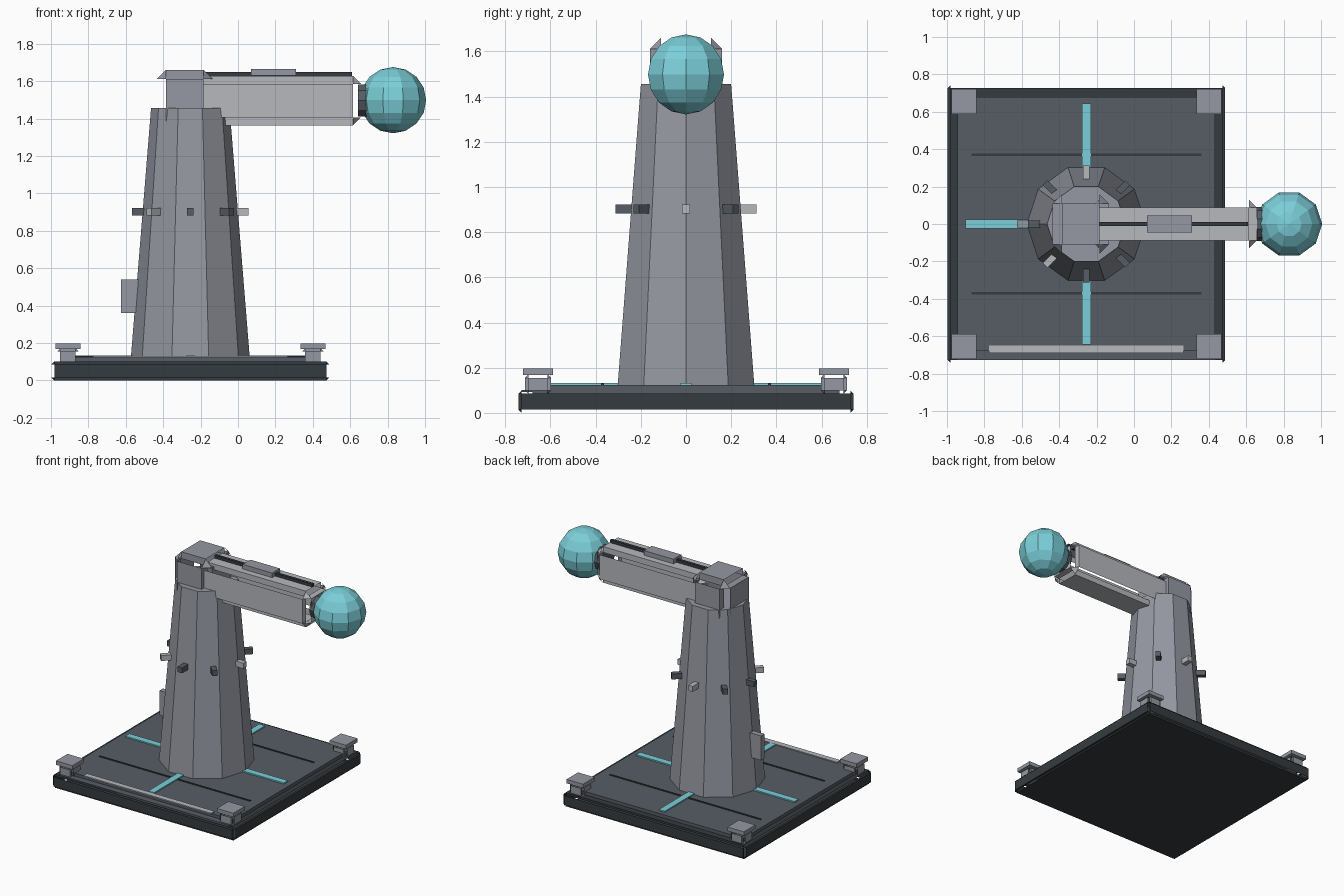
import bpy, bmesh, math
from mathutils import Vector, Matrix
from itertools import product

if "Cube" in bpy.data.objects:
    bpy.data.objects.remove(bpy.data.objects["Cube"], do_unlink=True)


def material(name, r, g, b):
    m = bpy.data.materials.new(name)
    m.use_nodes = True
    m.diffuse_color = (r, g, b, 1)
    m.node_tree.nodes["Principled BSDF"].inputs["Base Color"].default_value = (r, g, b, 1)
    return m


STEEL = material("steel grey", 0.30, 0.315, 0.36)
PALE = material("pale grey", 0.47, 0.48, 0.51)
SLATE = material("slate", 0.095, 0.11, 0.13)
DARK = material("near black", 0.036, 0.044, 0.05)
TEAL = material("teal", 0.20, 0.62, 0.69)
CX = -0.255  # axis of the column and base


def finish(name, bm, mat):
    mesh = bpy.data.meshes.new(name)
    bm.to_mesh(mesh)
    bm.free()
    mesh.materials.append(mat)
    ob = bpy.data.objects.new(name, mesh)
    bpy.context.collection.objects.link(ob)
    return ob


def box(name, xs, ys, zs, mat, turn=None):
    bm = bmesh.new()
    size = [b - a for a, b in (xs, ys, zs)]
    mid = Vector([(a + b) / 2 for a, b in (xs, ys, zs)])
    bmesh.ops.create_cube(bm, size=1, matrix=Matrix.Translation(mid) @ Matrix.Diagonal((*size, 1)))
    if turn:
        bm.transform(turn)
    return finish(name, bm, mat)


def shell(name, xs, ys, zs, c, mat):
    """Open panelled box: inset faces, corner triangles and stepped edge lips."""
    bm = bmesh.new()
    rng = (xs, ys, zs)
    mid = Vector([(a + b) / 2 for a, b in rng])
    half = [(b - a) / 2 for a, b in rng]
    inner = [h - c for h in half]

    def face(points):
        n = (points[1] - points[0]).cross(points[2] - points[0])
        if n.dot(sum(points, Vector())) < 0:
            points = points[::-1]
        bm.faces.new([bm.verts.new(p + mid) for p in points])

    def point(values):
        return Vector([values[k] for k in range(3)])

    for a in range(3):
        b, d = (a + 1) % 3, (a + 2) % 3
        # flat panels
        for s in (-1, 1):
            face([point({a: s * half[a], b: u * inner[b], d: v * inner[d]})
                  for u, v in ((-1, -1), (1, -1), (1, 1), (-1, 1))])
        # lips running along this axis
        for s, t in product((-1, 1), repeat=2):
            face([point({a: u * inner[a], b: s * inner[b], d: t * w[d]})
                  for u, w in ((-1, inner), (1, inner), (1, half), (-1, half))])
    # corner triangles
    for s in product((-1, 1), repeat=3):
        face([Vector([s[k] * (half[k] if k == a else inner[k]) for k in range(3)])
              for a in range(3)])
    return finish(name, bm, mat)


def around(x, half):
    return (x - half, x + half)


# base slab and deck
shell("base_slab", around(CX, 0.742), around(0, 0.742), (0, 0.1), 0.015, DARK)
box("deck", around(CX, 0.688), around(0, 0.68), (0.085, 0.124), SLATE)
box("front_ledge", around(CX, 0.688), (-0.727, -0.68), (0.092, 0.102), SLATE)
for i, y in enumerate((-0.37, 0.37)):
    box(f"deck_seam_{i}", around(CX, 0.615), around(y, 0.006), (0.122, 0.129), DARK)
box("front_light_strip", around(CX, 0.52), (-0.69, -0.65), (0.122, 0.131), PALE)

# four glowing floor lines around the column
for i in range(4):
    turn = Matrix.Translation((CX, 0, 0)) @ Matrix.Rotation(i * math.pi / 2, 4, "Z")
    box(f"floor_line_{i}", (0.29, 0.645), (-0.024, 0.024), (0.124, 0.133), TEAL, turn)

# corner posts with caps
for i, (sx, sy) in enumerate(product((-1, 1), repeat=2)):
    x, y = CX + sx * 0.655, sy * 0.655
    shell(f"corner_post_{i}", around(x, 0.057), around(y, 0.057), (0.085, 0.17), 0.015, STEEL)
    box(f"corner_cap_{i}", around(x, 0.067), around(y, 0.067), (0.168, 0.197), STEEL)

# tapered ten-sided column
bm = bmesh.new()
bmesh.ops.create_cone(bm, cap_ends=True, segments=10, radius1=0.318, radius2=0.21, depth=1.335,
                      matrix=Matrix.Translation((CX, 0, 0.7875)) @ Matrix.Rotation(math.pi / 2, 4, "Z"))
finish("column", bm, STEEL)
box("column_side_panel", (-0.625, -0.5), (-0.02, 0.02), (0.36, 0.54), STEEL)

# ring of studs
for i in range(8):
    turn = Matrix.Translation((CX, 0, 0)) @ Matrix.Rotation(i * math.pi / 4, 4, "Z")
    box(f"stud_{i}", (0.24, 0.312), (-0.018, 0.018), (0.882, 0.922),
        PALE if i in (0, 2, 5) else SLATE, turn)

# head and arm
shell("head", (-0.435, -0.135), around(0, 0.16), (1.33, 1.66), 0.05, STEEL)
shell("arm", (-0.23, 0.658), around(0, 0.13), (1.363, 1.628), 0.043, PALE)
box("arm_rail", (-0.185, 0.61), around(0, 0.01), (1.625, 1.65), DARK)
box("arm_top_block", (0.07, 0.31), around(0, 0.045), (1.63, 1.664), STEEL)

# dark collar and faceted orb
bm = bmesh.new()
bmesh.ops.create_cone(bm, cap_ends=True, segments=10, radius1=0.09, radius2=0.09, depth=0.05,
                      matrix=Matrix.Translation((0.667, 0, 1.497)) @ Matrix.Rotation(math.pi / 2, 4, "Y"))
finish("orb_collar", bm, SLATE)
bm = bmesh.new()
bmesh.ops.create_uvsphere(bm, u_segments=10, v_segments=8, radius=0.177,
                          matrix=Matrix.Translation((0.829, 0, 1.498)) @ Matrix.Rotation(math.pi / 2, 4, "Z"))
finish("orb", bm, TEAL)
